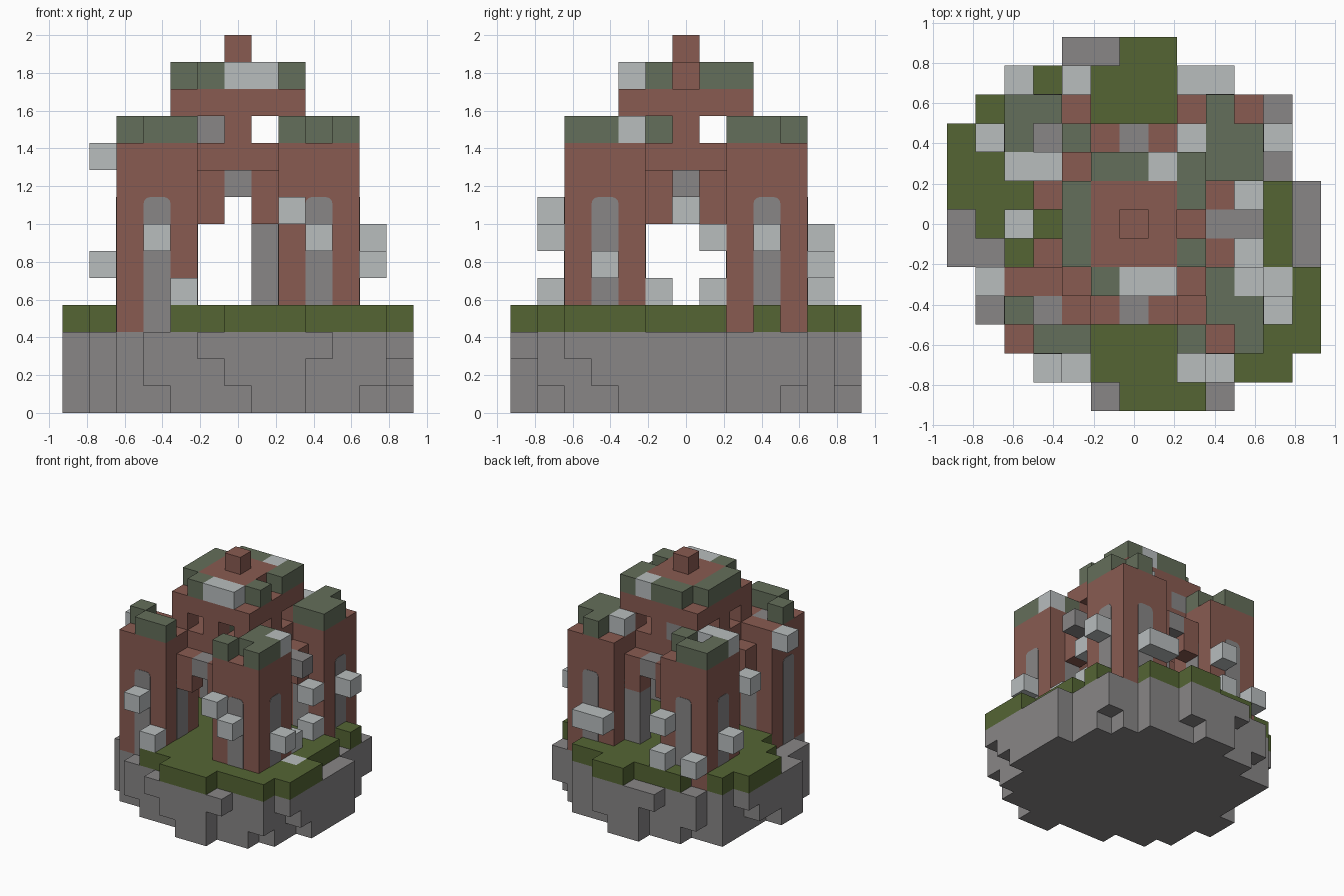
import bpy, bmesh, math
from mathutils import Matrix, Vector

U = 2 / 14          # block size
cube = bpy.data.objects.get("Cube")
if cube:
    bpy.data.objects.remove(cube)


def material(name, rgb):
    m = bpy.data.materials.new(name)
    m.use_nodes = True
    m.diffuse_color = (*rgb, 1)
    m.node_tree.nodes["Principled BSDF"].inputs["Base Color"].default_value = (*rgb, 1)
    return m


MATS = {
    "brick": material("red_brick", (0.25, 0.105, 0.083)),
    "stone": material("grey_stone", (0.246, 0.237, 0.24)),
    "grass": material("green_grass", (0.089, 0.13, 0.034)),
    "moss": material("mossy_green", (0.127, 0.156, 0.103)),
    "pale": material("pale_stone", (0.479, 0.508, 0.515)),
}
parts = {}          # part name -> (material, cells)
occupied = set()


def put(part, mat, cells):
    """Claim free grid cells for a part."""
    new = [c for c in cells if c not in occupied]
    occupied.update(new)
    parts.setdefault(part, (mat, set()))[1].update(new)


def box(xs, ys, zs):
    return [(x, y, z) for x in xs for y in ys for z in zs]


def plan(rows, letters, layer):
    """Cells of a plan drawn as text, back row first, centred on the origin."""
    h = len(rows) // 2
    return [(i - h, h - r, layer) for r, row in enumerate(rows)
            for i, ch in enumerate(row) if ch in letters]


def mesh_object(name, bm, mat):
    me = bpy.data.meshes.new(name)
    bm.to_mesh(me)
    bm.free()
    me.materials.append(mat)
    ob = bpy.data.objects.new(name, me)
    bpy.context.collection.objects.link(ob)
    return ob


# Corner towers, with a stone core
span = range(-1, 2)
for sx, sy, name in ((1, -1, "front_left"), (-1, -1, "front_right"),
                     (1, 1, "back_left"), (-1, 1, "back_right")):
    put(name + "_tower_core", "stone", box([3 * sx], [3 * sy], range(3, 10)))
    put(name + "_tower", "brick",
        box([3 * sx + k for k in span], [3 * sy + k for k in span], range(3, 10)))

# Rocky island and its turf
ground = [
    "....rrgg.....",
    "..rggggggg...",
    ".ggggggggggr.",
    "gggggggggggg.",
    "gggggggggggr.",
    "ggggggggggggr",
    "rgggggggggggr",
    "rrggggggggggr",
    ".rggggggggggg",
    ".rggggggggggg",
    "..ggggggggggg",
    "...rgggggggg.",
    ".....rgggr...",
]
chip = {(-1, -6), (3, -6), (6, -4), (-6, 3), (-2, 6)}
deep = chip | {(0, -6), (-3, -5), (5, -5), (6, -3), (-6, 2), (-6, 1), (1, 6), (-4, 5), (5, 4)}
for layer, gone in ((0, deep), (1, chip), (2, set())):
    put("rock_base", "stone", [c for c in plan(ground, "rg", layer) if c[:2] not in gone])
put("turf_stone", "pale", [(5, -2, 3)])
put("turf", "grass", plan(ground, "g", 3))

# Arches between the towers
for s in (-1, 1):
    put("arches", "brick", box((-1, 1), [3 * s], (7, 8)) + box([3 * s], (-1, 1), (7, 8)))
put("keystones", "stone", [(0, -3, 8), (0, 3, 8), (3, 0, 8), (4, 0, 8)])
put("door_post", "stone", box([1], [3], (4, 5, 6)))

# Central hall floor and roof
five = range(-2, 3)
put("hall", "brick", box(five, five, (9, 11)))

# Battlements and hall pillars
battlements = [
    "oo.....o.",
    "o.o...loo",
    "llRkR.Roo",
    ".........",
    "..R...R..",
    "....o....",
    "..R.R.Rol",
    "o......oo",
    ".oo...o.o",
]
crown = [
    ".oolo",
    "oRRRo",
    "oRRR.",
    "oRRRo",
    ".oll.",
]
for rows, layer, name in ((battlements, 10, "battlement"), (crown, 12, "crown")):
    put(name + "_moss", "moss", plan(rows, "o", layer))
    put(name + "_pale_blocks", "pale", plan(rows, "l", layer))
    put(name + "_brick", "brick", plan(rows, "R", layer))
    put(name + "_stone", "stone", plan(rows, "k", layer))
put("finial", "brick", [(0, 0, 13)])

# Loose pale blocks stuck to the walls
put("loose_blocks", "pale", [
    (-3, -5, 6), (-2, -5, 4), (2, -5, 7), (3, -5, 6),
    (5, -3, 5), (5, 3, 6), (4, 1, 6), (4, 1, 4), (4, -1, 4),
    (2, 5, 5), (3, 5, 5), (-2, 5, 6), (-2, 5, 4), (-4, 5, 4),
    (-5, 3, 5), (-5, -2, 9), (-4, 0, 7)])

# Turn each part's cells into a mesh of its exposed faces
AXES = [Vector(v) for v in ((1, 0, 0), (0, 1, 0), (0, 0, 1))]
for name, (mat, cells) in parts.items():
    if not cells:
        continue
    bm = bmesh.new()
    for c in cells:
        centre = Vector(c) + Vector((0, 0, 0.5))
        for a in range(3):
            for s in (-1, 1):
                n = AXES[a] * s
                if tuple(int(v) for v in Vector(c) + n) in occupied:
                    continue
                p, q = AXES[(a + 1) % 3] / 2, AXES[(a + 2) % 3] / 2 * s
                m = centre + n / 2
                bm.faces.new([bm.verts.new(v * U) for v in
                              (m - p - q, m + p - q, m + p + q, m - p + q)])
    bmesh.ops.remove_doubles(bm, verts=bm.verts, dist=U / 100)
    if bm.faces:
        mesh_object(name, bm, MATS[mat])
    else:
        bm.free()

# Round-topped window plates on every tower face
R = 0.035
outline = [(-U / 2, 3 * U), (U / 2, 3 * U)]
for cx, start in ((U / 2 - R, 0), (R - U / 2, 90)):
    for step in range(0, 91, 30):
        t = math.radians(start + step)
        outline.append((cx + R * math.cos(t), 8 * U - R + R * math.sin(t)))
bm = bmesh.new()
for sx in (-1, 1):
    for sy in (-1, 1):
        for turn in range(4):
            rot = Matrix.Rotation(turn * math.pi / 2, 4, "Z")
            place = Matrix.Translation((3 * sx * U, 3 * sy * U, 0)) @ rot
            front = bm.faces.new([bm.verts.new(place @ Vector((x, -1.5 * U - 0.003, z)))
                                  for x, z in outline])
            ext = bmesh.ops.extrude_face_region(bm, geom=[front], use_keep_orig=True)
            moved = [g for g in ext["geom"] if isinstance(g, bmesh.types.BMVert)]
            bmesh.ops.translate(bm, verts=moved, vec=rot @ Vector((0, 0.005, 0)))
bmesh.ops.recalc_face_normals(bm, faces=bm.faces)
mesh_object("tower_windows", bm, MATS["stone"])
